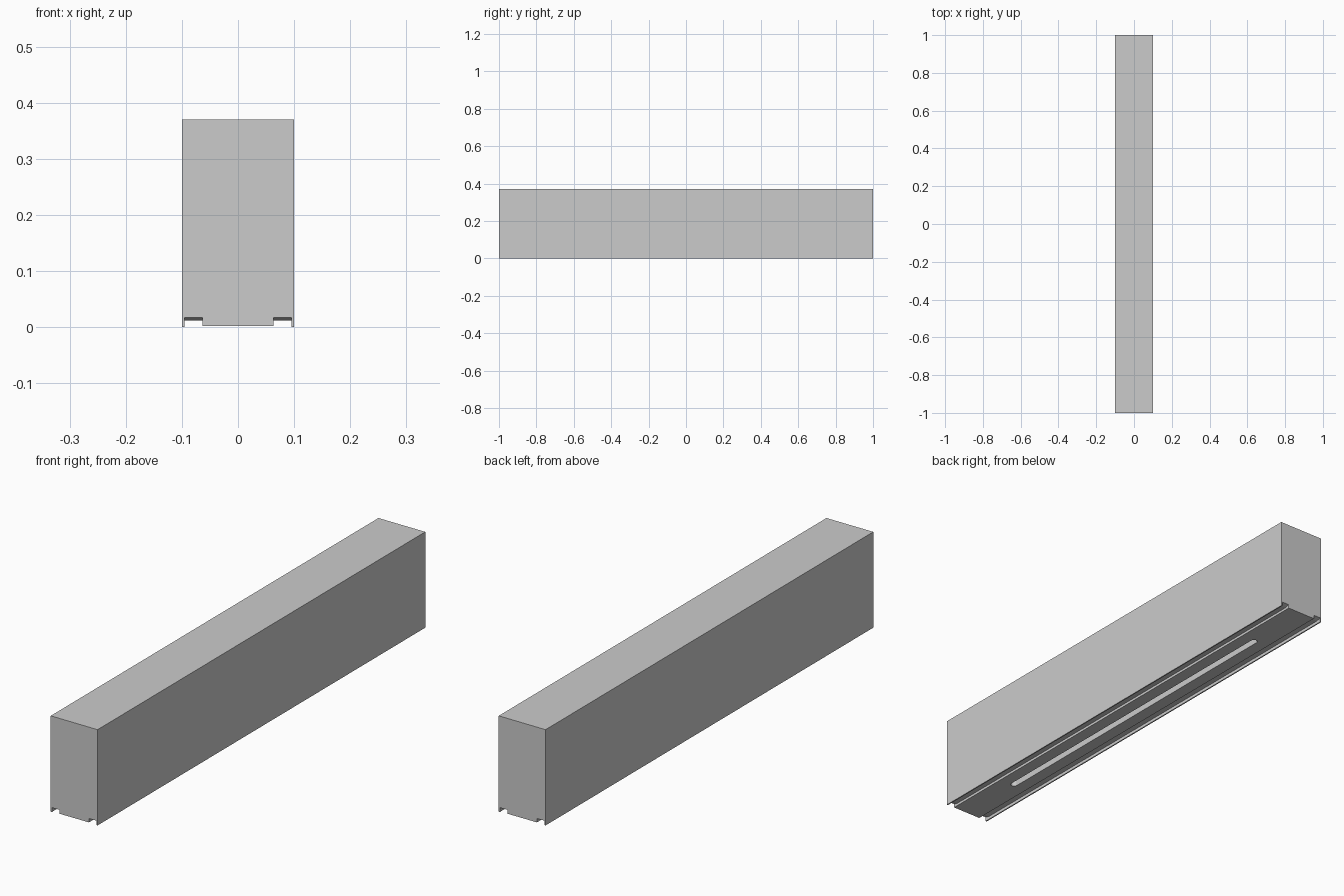
import bpy, bmesh, math

if "Cube" in bpy.data.objects:
    bpy.data.objects.remove(bpy.data.objects["Cube"])


def prism(name, pts, axis, lo, hi):
    """Extrude a closed 2D profile along the given axis from lo to hi."""
    place = {
        'X': lambda p, d: (d, p[0], p[1]),
        'Y': lambda p, d: (p[0], d, p[1]),
        'Z': lambda p, d: (p[0], p[1], d),
    }[axis]
    bm = bmesh.new()
    face = bm.faces.new([bm.verts.new(place(p, lo)) for p in pts])
    ext = bmesh.ops.extrude_face_region(bm, geom=[face])
    moved = [v for v in ext['geom'] if isinstance(v, bmesh.types.BMVert)]
    bmesh.ops.translate(bm, verts=moved, vec=place((0, 0), hi - lo))
    bmesh.ops.recalc_face_normals(bm, faces=bm.faces)
    mesh = bpy.data.meshes.new(name)
    bm.to_mesh(mesh)
    bm.free()
    ob = bpy.data.objects.new(name, mesh)
    bpy.context.collection.objects.link(ob)
    return ob


def cut(target, cutter):
    """Subtract a cutter, then discard it."""
    cutter.hide_render = True
    mod = target.modifiers.new("cut", 'BOOLEAN')
    mod.operation = 'DIFFERENCE'
    mod.solver = 'EXACT'
    mod.object = cutter
    bpy.context.view_layer.objects.active = target
    bpy.ops.object.modifier_apply(modifier=mod.name)
    bpy.data.objects.remove(cutter, do_unlink=True)


# Long body, underside slightly raised between the two edge lips
body = prism("beam_body", [(-.1, 0), (-.08, 0), (-.08, .002), (.08, .002),
                           (.08, 0), (.1, 0), (.1, .37), (-.1, .37)], 'Y', -1, 1)

# Lengthwise edge grooves, flared upwards at both ends
groove = [(-1.1, -.1), (1.1, -.1), (1.1, .017), (1, .017), (.98, .012),
          (-.98, .012), (-1, .017), (-1.1, .017)]
for lo, hi in ((-.095, -.063), (.063, .095)):
    cut(body, prism("groove_cutter", groove, 'X', lo, hi))

# Round-ended slot along the middle of the underside
radius, half = .013, .73
slot = []
for sign, start in ((1, 0), (-1, math.pi)):
    for i in range(9):
        a = start + math.pi * i / 8
        slot.append((radius * math.cos(a), sign * (half - radius) + radius * math.sin(a)))
cut(body, prism("slot_cutter", slot, 'Z', -.05, .03))
